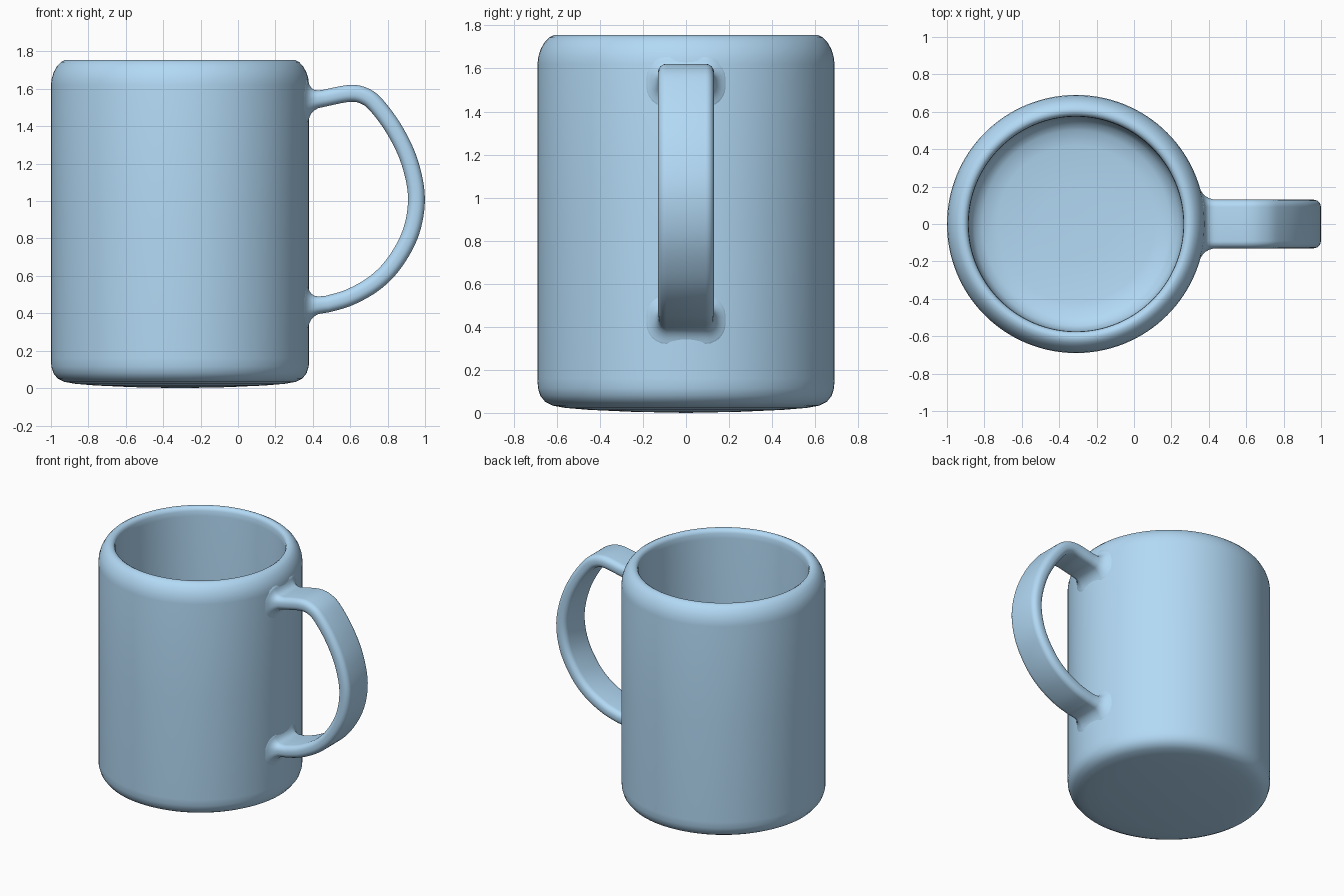
import bpy, bmesh, math
from mathutils import Vector

if "Cube" in bpy.data.objects:
    bpy.data.objects.remove(bpy.data.objects["Cube"])

CX, R = -0.31, 0.69          # body axis and outer radius
HW, HT, CR = 0.13, 0.045, 0.039  # handle half width, half thickness, corner radius

blue = bpy.data.materials.new("blue_glaze")
blue.diffuse_color = (0.45, 0.70, 0.92, 1)
blue.use_nodes = True
blue.node_tree.nodes["Principled BSDF"].inputs["Base Color"].default_value = blue.diffuse_color


def finish(name, bm):
    bmesh.ops.remove_doubles(bm, verts=bm.verts, dist=1e-5)
    bmesh.ops.recalc_face_normals(bm, faces=bm.faces)
    mesh = bpy.data.meshes.new(name)
    bm.to_mesh(mesh)
    bm.free()
    mesh.materials.append(blue)
    for p in mesh.polygons:
        p.use_smooth = True
    obj = bpy.data.objects.new(name, mesh)
    bpy.context.collection.objects.link(obj)
    return obj


def loft(bm, rings):
    rows = [[bm.verts.new(p) for p in ring] for ring in rings]
    n = len(rows[0])
    for a, b in zip(rows, rows[1:]):
        for i in range(n):
            j = (i + 1) % n
            bm.faces.new((a[i], a[j], b[j], b[i]))
    return rows


# Body: one lathed profile, outside bottom -> rim -> inside floor
profile = [(0.001, 0.0), (0.25, 0.005), (0.45, 0.014), (0.56, 0.023), (0.62, 0.034),
           (0.655, 0.052), (0.677, 0.08), (0.688, 0.115), (R, 0.16), (R, 0.9),
           (R, 1.62), (0.686, 1.655), (0.675, 1.69), (0.657, 1.722), (0.637, 1.743),
           (0.615, 1.755), (0.597, 1.754), (0.583, 1.745), (0.576, 1.728), (0.574, 1.69),
           (0.574, 0.9), (0.574, 0.28), (0.567, 0.22), (0.545, 0.175), (0.50, 0.145),
           (0.42, 0.13), (0.2, 0.122), (0.001, 0.12)]
SEG = 128
bm = bmesh.new()
rows = loft(bm, [[(CX + r * math.cos(2 * math.pi * i / SEG), r * math.sin(2 * math.pi * i / SEG), z)
                  for i in range(SEG)] for r, z in profile])
bm.faces.new(rows[0])
bm.faces.new(rows[-1])
finish("mug_body", bm)


# Handle: rounded strap swept along a smooth path, flaring into the body
def strap_section(grow):
    pts = []
    w, t, c = HW + grow * 0.8, HT + grow, CR + grow * 0.8
    for sx, sz, a0 in ((1, 1, 0), (-1, 1, 90), (-1, -1, 180), (1, -1, 270)):
        for k in range(7):
            a = math.radians(a0 + 15 * k)
            pts.append((sx * (w - c) + c * math.cos(a), sz * (t - c) + c * math.sin(a)))
    return pts


def root_ring(z, d, grow, flip):
    return [(CX + math.sqrt(R * R - y * y) + d, y, z + flip * n) for y, n in strap_section(grow)]


path = [Vector((x, 0, z)) for x, z in
        [(0.40, 1.535), (0.47, 1.552), (0.60, 1.576), (0.68, 1.560), (0.745, 1.507), (0.84, 1.375),
         (0.917, 1.21), (0.954, 1.02), (0.925, 0.835), (0.84, 0.675), (0.735, 0.565),
         (0.60, 0.487), (0.48, 0.45), (0.40, 0.43)]]
samples = []
for a, b, c, d in zip(path, path[1:], path[2:], path[3:]):
    for k in range(6):
        t = k / 6
        p = 0.5 * (2 * b + (c - a) * t + (2 * a - 5 * b + 4 * c - d) * t * t
                   + (3 * b - a - 3 * c + d) * t ** 3)
        samples.append(p)
samples.append(path[-2])

flare = [(-0.02, 0.085), (-0.002, 0.075), (0.002, 0.058), (0.008, 0.041), (0.018, 0.024),
         (0.034, 0.010), (0.055, 0.002)]
rings = [root_ring(1.533 + 0.2 * max(d, 0), d, g, 1) for d, g in flare]
for i, p in enumerate(samples):
    tan = (samples[min(i + 1, len(samples) - 1)] - samples[max(i - 1, 0)]).normalized()
    nrm = Vector((-tan.z, 0, tan.x))
    rings.append([p + nrm * n + Vector((0, y, 0)) for y, n in strap_section(0)])
rings += [root_ring(0.432 + 0.2 * max(d, 0), d, g, -1) for d, g in reversed(flare)]
bm = bmesh.new()
rows = loft(bm, rings)
bm.faces.new(rows[0])
bm.faces.new(rows[-1])
finish("handle", bm)
